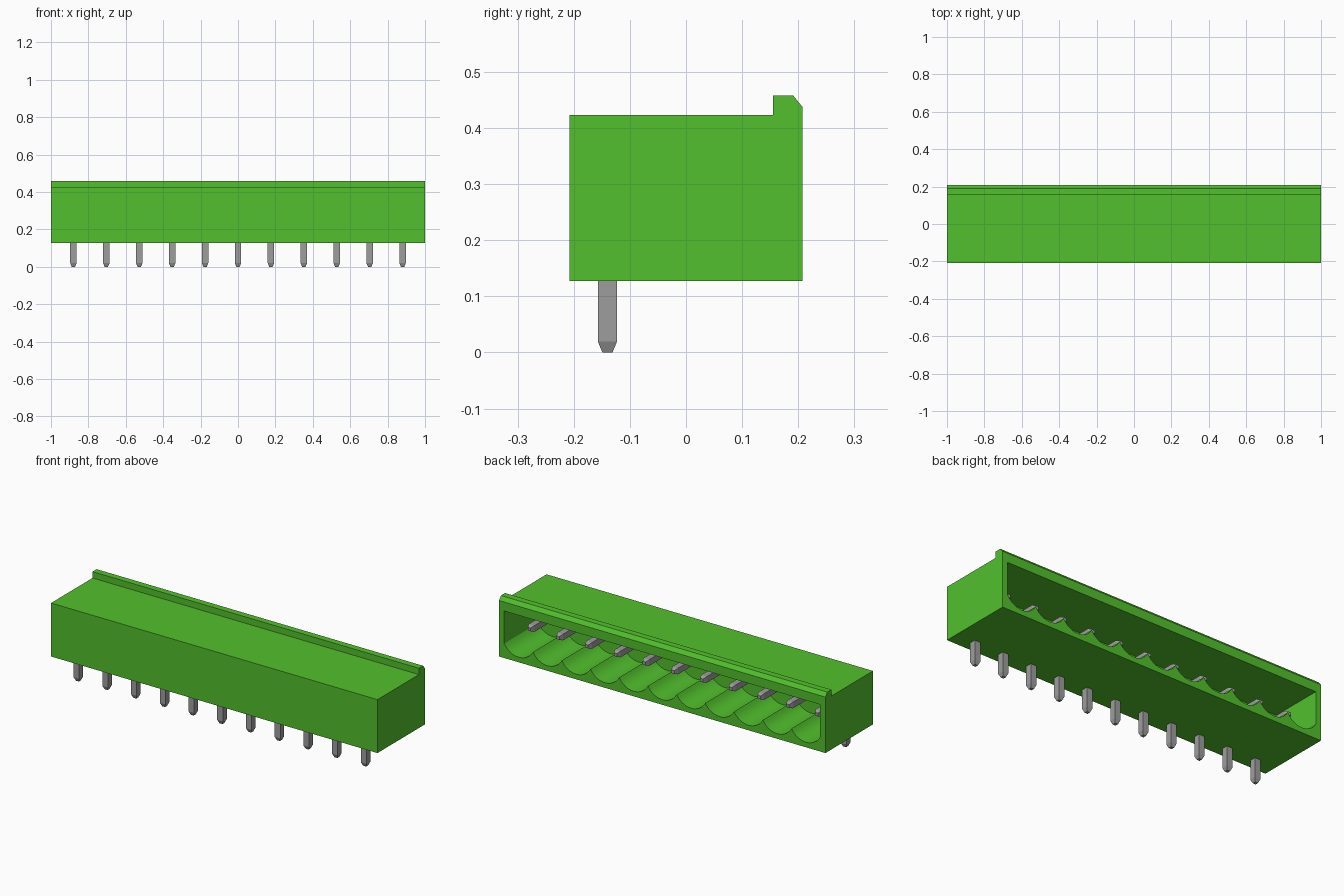
import bpy, bmesh, math
from mathutils import Vector

cube = bpy.data.objects.get("Cube")
if cube:
    bpy.data.objects.remove(cube, do_unlink=True)


def material(name, color, metallic=0.0):
    m = bpy.data.materials.new(name)
    m.use_nodes = True
    m.diffuse_color = color
    m.node_tree.nodes["Principled BSDF"].inputs["Base Color"].default_value = color
    return m


GREEN = material("housing green", (0.084, 0.53, 0.026, 1))
GREY = material("pin grey", (0.34, 0.34, 0.34, 1))

PINS, PITCH = 11, 0.176
HALF_Y = 0.208
BASE_Z, TOP_Z = 0.127, 0.423


def finish(name, bm, mat):
    bmesh.ops.recalc_face_normals(bm, faces=bm.faces)
    mesh = bpy.data.meshes.new(name)
    bm.to_mesh(mesh)
    bm.free()
    mesh.materials.append(mat)
    obj = bpy.data.objects.new(name, mesh)
    bpy.context.collection.objects.link(obj)
    return obj


def prism(name, points, offset, mat):
    """Extrude a closed outline along an offset vector."""
    bm = bmesh.new()
    face = bm.faces.new([bm.verts.new(p) for p in points])
    ext = bmesh.ops.extrude_face_region(bm, geom=[face])
    moved = [g for g in ext["geom"] if isinstance(g, bmesh.types.BMVert)]
    bmesh.ops.translate(bm, verts=moved, vec=offset)
    return finish(name, bm, mat)


# Housing: side profile with the latch ridge, extruded along x
profile = [(-HALF_Y, BASE_Z), (HALF_Y, BASE_Z), (HALF_Y, 0.437), (0.191, 0.458),
           (0.155, 0.458), (0.155, TOP_Z), (-HALF_Y, TOP_Z)]
housing = prism("housing", [(-1, y, z) for y, z in profile], (2, 0, 0), GREEN)

# Cavity cutter: flat ceiling and one scalloped trough per pin
CAVITY_BACK, CEILING, FLOOR = -0.09, 0.387, 0.155
RADIUS, STEPS = 0.10, 12
half_angle = math.asin(PITCH / 2 / RADIUS)
half_width = PINS * PITCH / 2
outline = [(half_width, CEILING), (-half_width, CEILING)]
for i in range(PINS):
    cx = (i - (PINS - 1) / 2) * PITCH
    for s in range(STEPS + (i == PINS - 1)):
        a = -half_angle + 2 * half_angle * s / STEPS
        outline.append((cx + RADIUS * math.sin(a),
                        FLOOR + RADIUS * (1 - math.cos(a))))
cutter = prism("cavity_cutter", [(x, CAVITY_BACK, z) for x, z in outline],
               (0, 0.5, 0), GREEN)
cutter.hide_render = True

# Cut the cavity and keep the result
cut = housing.modifiers.new("cavity", "BOOLEAN")
cut.operation, cut.object, cut.solver = "DIFFERENCE", cutter, "EXACT"
bpy.context.view_layer.objects.active = housing
housing.select_set(True)
bpy.ops.object.modifier_apply(modifier=cut.name)
bpy.data.objects.remove(cutter, do_unlink=True)
bpy.ops.object.shade_smooth_by_angle(angle=math.radians(30))


# Pins: square bars with tapered tips, bent inside the rear wall
def bar(bm, start, end, u, v, half=0.0172, tip=0.02, tip_half=0.009):
    """Square bar from start to end whose far tip tapers."""
    start, end, u, v = map(Vector, (start, end, u, v))
    neck = end - (end - start).normalized() * tip
    rings = []
    for centre, h in ((start, half), (neck, half), (end, tip_half)):
        rings.append([bm.verts.new(centre + u * a * h + v * b * h)
                      for a, b in ((-1, -1), (1, -1), (1, 1), (-1, 1))])
    bm.faces.new(rings[0])
    bm.faces.new(rings[-1])
    for r0, r1 in zip(rings, rings[1:]):
        for k in range(4):
            n = (k + 1) % 4
            bm.faces.new((r0[k], r0[n], r1[n], r1[k]))


LEG_Y, PIN_Z = -0.14, 0.274
for i in range(PINS):
    x = (i - (PINS - 1) / 2) * PITCH
    bm = bmesh.new()
    bar(bm, (x, LEG_Y, PIN_Z + 0.017), (x, LEG_Y, 0), (1, 0, 0), (0, 1, 0))
    bar(bm, (x, LEG_Y + 0.017, PIN_Z), (x, 0.115, PIN_Z), (1, 0, 0), (0, 0, 1))
    finish(f"pin_{i + 1}", bm, GREY)
